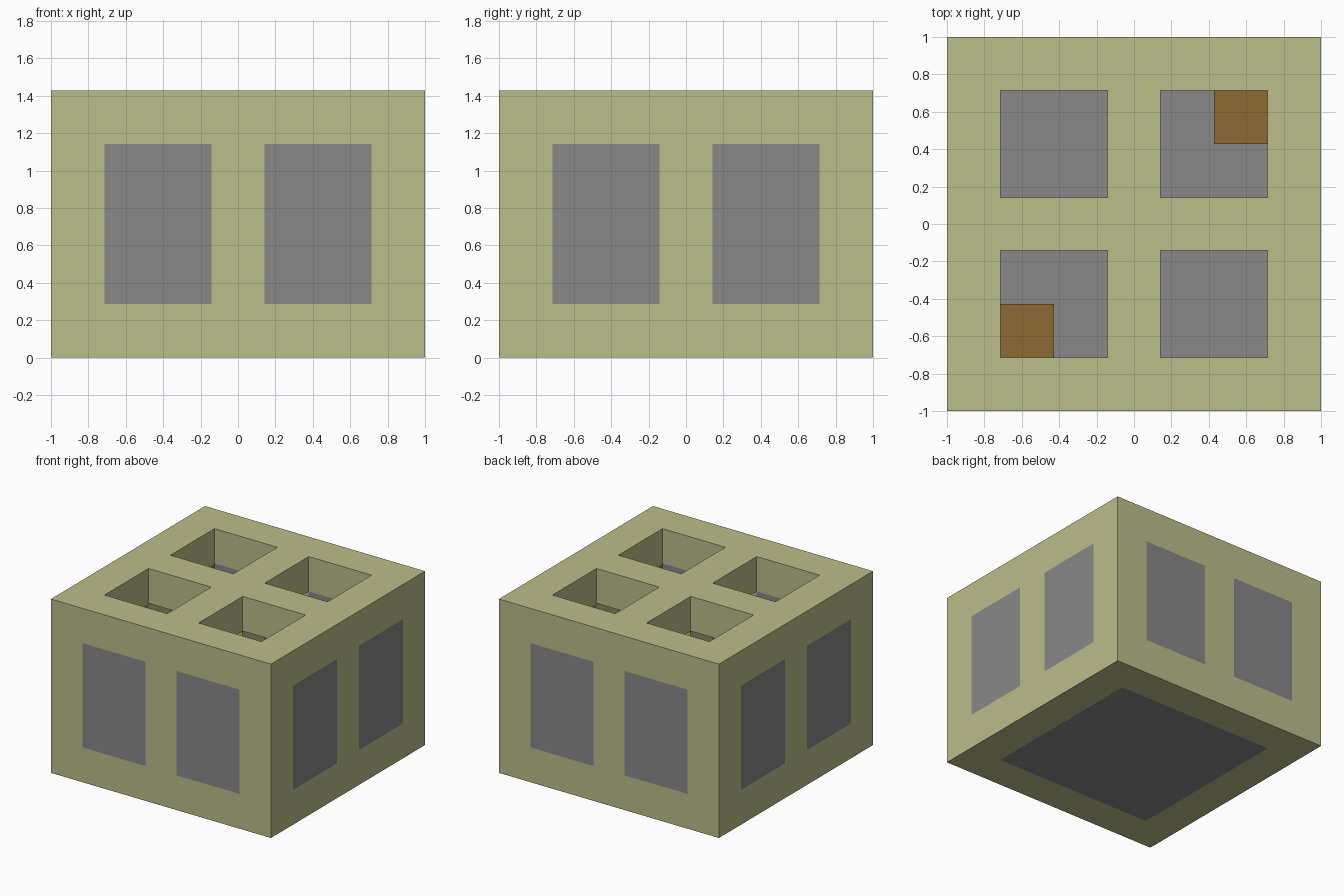
import bpy
import bmesh
from mathutils import Vector

cube = bpy.data.objects.get("Cube")
if cube:
    bpy.data.objects.remove(cube, do_unlink=True)

U = 1 / 7  # one module


def material(name, rgb):
    mat = bpy.data.materials.new(name)
    mat.use_nodes = True
    mat.diffuse_color = (*rgb, 1)
    mat.node_tree.nodes["Principled BSDF"].inputs["Base Color"].default_value = (*rgb, 1)
    return mat


olive = material("olive", (0.50, 0.51, 0.255))
grey = material("grey", (0.247, 0.247, 0.247))
brown = material("brown", (0.27, 0.138, 0.034))

# Grid planes that separate walls, openings and the central cross
PLAN = [-7, -5, -1, 1, 5, 7]
LEVELS = [0, 2, 8, 10]
AXES = (PLAN, PLAN, LEVELS)


def part_at(i, j, k):
    """Name of the part filling a grid cell, or None where it is hollow."""
    if not (0 <= i < 5 and 0 <= j < 5 and 0 <= k < 3):
        return None
    inside = 0 < i < 4 and 0 < j < 4
    if k == 0:
        return "floor_panel" if inside else "frame"
    if k == 2:
        return None if i in (1, 3) and j in (1, 3) else "frame"
    if inside:
        return "frame" if i == j == 2 else None  # central pillar
    on_x, on_y = i in (0, 4), j in (0, 4)
    if (on_x and j in (1, 3)) or (on_y and i in (1, 3)):
        return "window_panes"
    return "frame"


def finish(name, bm, mat):
    bmesh.ops.remove_doubles(bm, verts=bm.verts, dist=0.0001)
    bmesh.ops.recalc_face_normals(bm, faces=bm.faces)
    mesh = bpy.data.meshes.new(name)
    bm.to_mesh(mesh)
    bm.free()
    mesh.materials.append(mat)
    obj = bpy.data.objects.new(name, mesh)
    bpy.context.collection.objects.link(obj)


def add_side(bm, cell, axis, side):
    """Add one outward-facing side of a grid cell."""
    b, c = (axis + 1) % 3, (axis + 2) % 3
    verts = []
    for s, t in ((0, 0), (1, 0), (1, 1), (0, 1)):
        co = Vector()
        for a, step in ((axis, side), (b, s), (c, t)):
            co[a] = AXES[a][cell[a] + step] * U
        verts.append(bm.verts.new(co))
    bm.faces.new(verts if side else verts[::-1])


def build_part(name, mat):
    bm = bmesh.new()
    cells = [(i, j, k) for i in range(5) for j in range(5) for k in range(3)]
    for cell in cells:
        if part_at(*cell) != name:
            continue
        for axis in range(3):
            for side in (0, 1):
                near = list(cell)
                near[axis] += 2 * side - 1
                if part_at(*near) is None:
                    add_side(bm, cell, axis, side)
    mesh = bpy.data.meshes.new(name)
    bmesh.ops.remove_doubles(bm, verts=bm.verts, dist=0.0001)
    bm.to_mesh(mesh)
    bm.free()
    mesh.materials.append(mat)
    bpy.context.collection.objects.link(bpy.data.objects.new(name, mesh))


# Hollow shell with pillar, panes set in the walls, and floor
build_part("frame", olive)
build_part("window_panes", grey)
build_part("floor_panel", grey)

# Blocks standing in two opposite corners of the room
for name, sign in (("front_corner_block", -1), ("back_corner_block", 1)):
    bm = bmesh.new()
    bmesh.ops.create_cube(bm, size=2 * U)
    bmesh.ops.translate(bm, verts=bm.verts, vec=Vector((4 * sign, 4 * sign, 3)) * U)
    finish(name, bm, brown)
